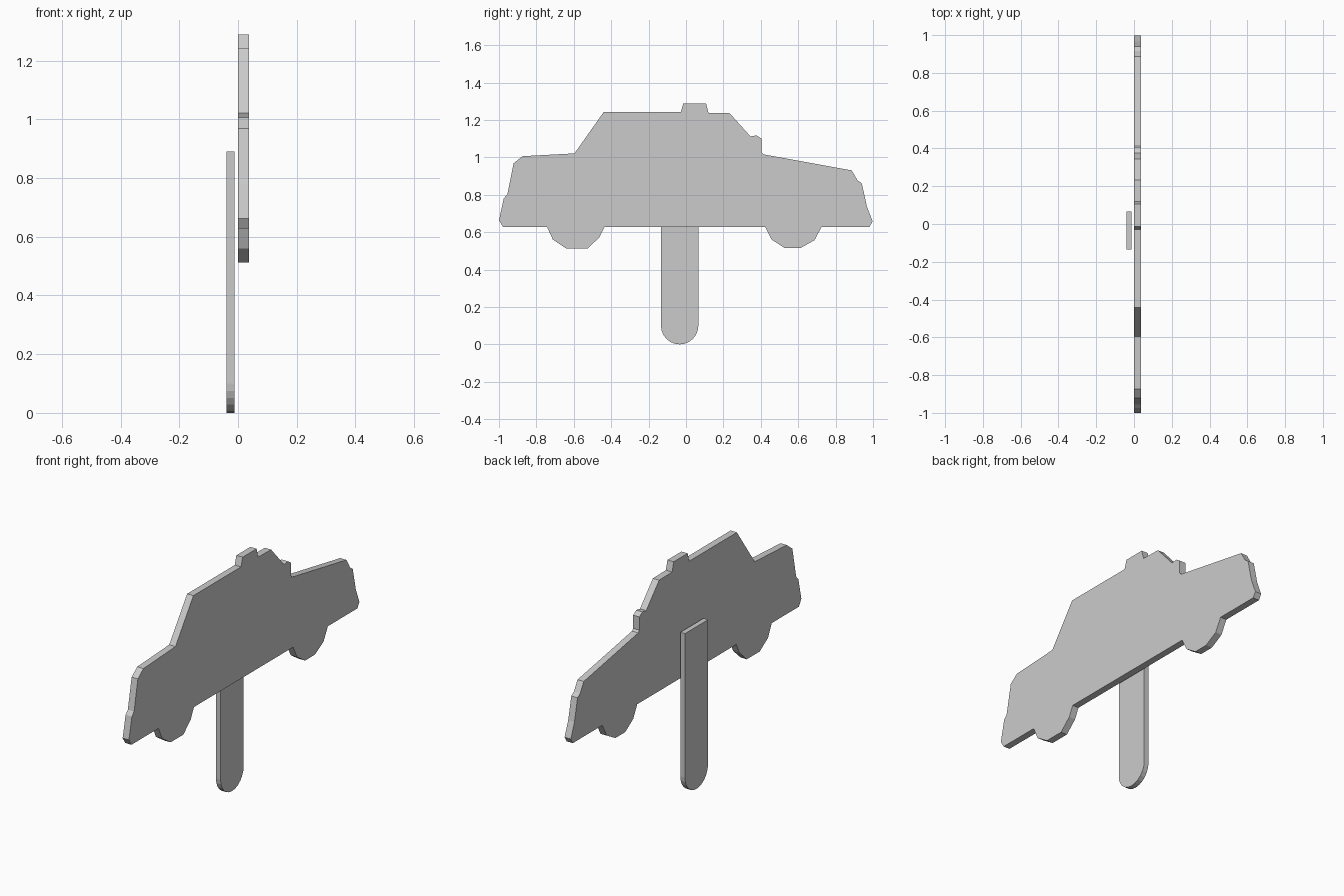
import bpy, bmesh, math

if "Cube" in bpy.data.objects:
    bpy.data.objects.remove(bpy.data.objects["Cube"])

def slab(name, outline, x0, x1):
    """Extrude a (y, z) outline along x into a flat board."""
    bm = bmesh.new()
    face = bm.faces.new([bm.verts.new((x0, y, z)) for y, z in outline])
    new = bmesh.ops.extrude_face_region(bm, geom=[face])["geom"]
    bmesh.ops.translate(bm, vec=(x1 - x0, 0, 0),
                        verts=[v for v in new if isinstance(v, bmesh.types.BMVert)])
    bmesh.ops.recalc_face_normals(bm, faces=bm.faces)
    mesh = bpy.data.meshes.new(name)
    bm.to_mesh(mesh)
    bm.free()
    obj = bpy.data.objects.new(name, mesh)
    bpy.context.collection.objects.link(obj)
    return obj

# Car silhouette, listed around the outline
rear_wheel = [(-.743, .628), (-.712, .56), (-.639, .512), (-.527, .512), (-.463, .572), (-.436, .628)]
front_wheel = [(.423, .628), (.457, .561), (.527, .515), (.612, .515), (.687, .557), (.725, .628)]
nose = [(.981, .628), (.998, .657), (.967, .738), (.94, .861), (.917, .877), (.886, .93)]
mirror = [(.414, 1.016), (.404, 1.027), (.404, 1.1), (.377, 1.117), (.345, 1.112)]
roof = [(.233, 1.236), (.12, 1.238), (.107, 1.289), (-.014, 1.289), (-.028, 1.241), (-.441, 1.241)]
tail = [(-.596, 1.021), (-.874, 1.006), (-.922, .968), (-.955, .802), (-.974, .781),
        (-1.0, .663), (-.978, .628)]
slab("car_board", rear_wheel + front_wheel + nose + mirror + roof + tail, 0.0, 0.038)

# Stick with rounded lower end, fixed behind the board
r, cy = 0.1, -0.034
arc = [(cy + r * math.cos(a), r + r * math.sin(a))
       for a in (math.pi + math.pi * i / 12 for i in range(13))]
slab("stick", arc + [(cy + r, .89), (cy - r, .89)], -0.04, -0.012)
